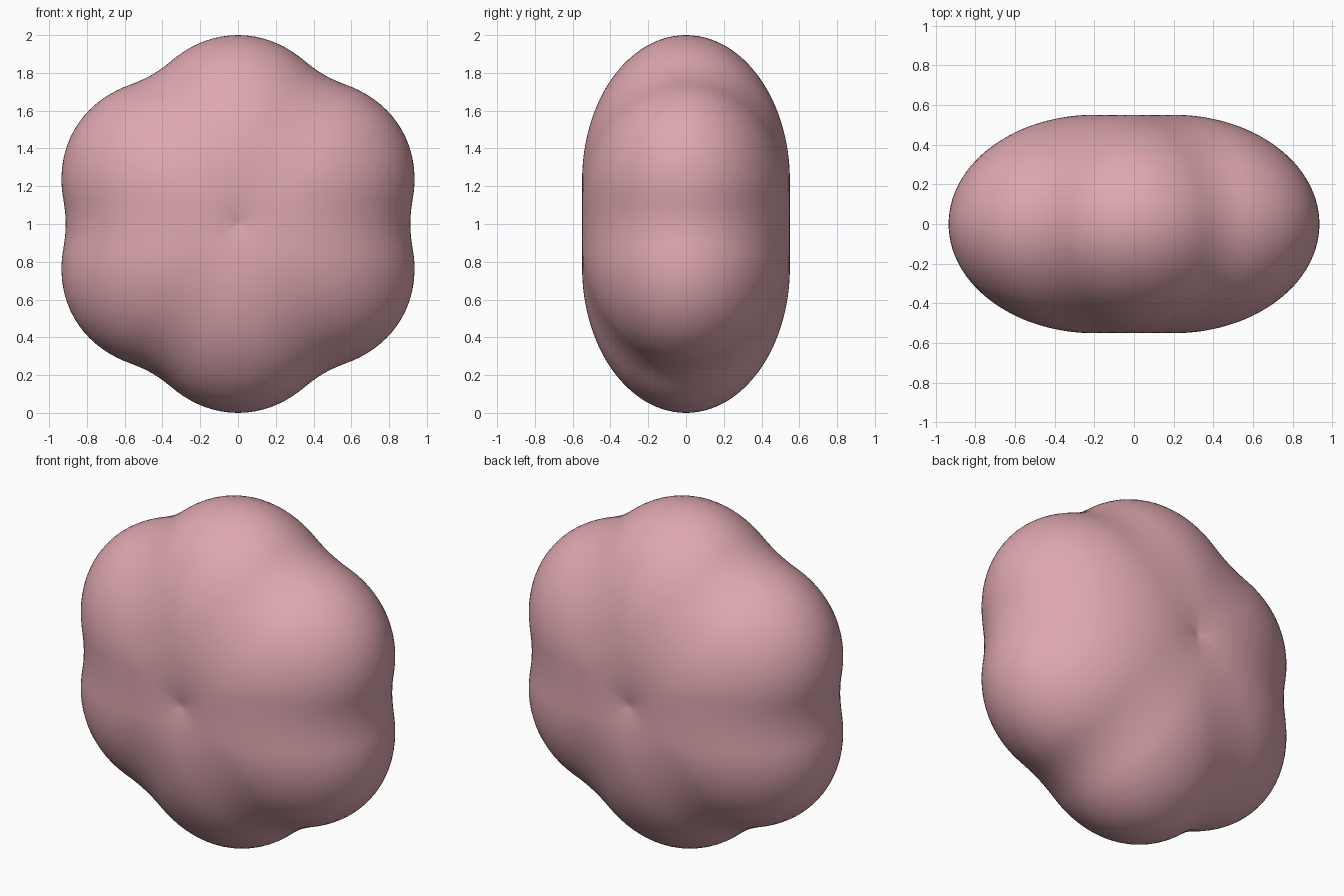
import bpy, bmesh, math
from mathutils import Vector, Matrix

cube = bpy.data.objects.get("Cube")
if cube:
    bpy.data.objects.remove(cube, do_unlink=True)

LOBES = 6
OFFSET = 0.23                        # lobe centre, distance from the middle
RADIAL, ACROSS, DEPTH = 0.77, 0.62, 0.55
BLEND = 0.1                          # softness of the grooves at the rim

# Soft pink skin
pink = bpy.data.materials.new("soft_pink")
pink.use_nodes = True
colour = (0.73, 0.39, 0.43, 1)
pink.diffuse_color = colour
bsdf = pink.node_tree.nodes["Principled BSDF"]
bsdf.inputs["Base Color"].default_value = colour
bsdf.inputs["Roughness"].default_value = 0.6


def lobe_reach(direction, angle):
    """Distance from the middle to the skin of one ellipsoid lobe."""
    axis = Vector((math.cos(angle), 0, math.sin(angle)))
    side = Vector((-math.sin(angle), 0, math.cos(angle)))
    u = direction.dot(axis) / RADIAL
    t = direction.dot(side) / ACROSS
    d = direction.y / DEPTH
    c = OFFSET / RADIAL
    a = u * u + t * t + d * d
    return (u * c + math.sqrt(u * u * c * c + a * (1 - c * c))) / a


def body_reach(direction):
    """Blend the two outermost lobes; grooves sharpen towards the poles."""
    angles = [math.pi / 2 + i * math.tau / LOBES for i in range(LOBES)]
    second, first = sorted(lobe_reach(direction, a) for a in angles)[-2:]
    k = BLEND * math.hypot(direction.x, direction.z) + 1e-6
    h = max(k - (first - second), 0) / k
    return first + h * h * k / 4


# Lobed body: a sphere with poles front and back, pushed out to the lobes
bm = bmesh.new()
bmesh.ops.create_uvsphere(bm, u_segments=144, v_segments=96, radius=1,
                          matrix=Matrix.Rotation(math.pi / 2, 4, 'X'))
for v in bm.verts:
    direction = v.co.normalized()
    v.co = direction * body_reach(direction) + Vector((0, 0, 1))
for f in bm.faces:
    f.smooth = True
bmesh.ops.recalc_face_normals(bm, faces=bm.faces)
mesh = bpy.data.meshes.new("lobed_body")
bm.to_mesh(mesh)
bm.free()
mesh.materials.append(pink)
body = bpy.data.objects.new("lobed_body", mesh)
bpy.context.collection.objects.link(body)
